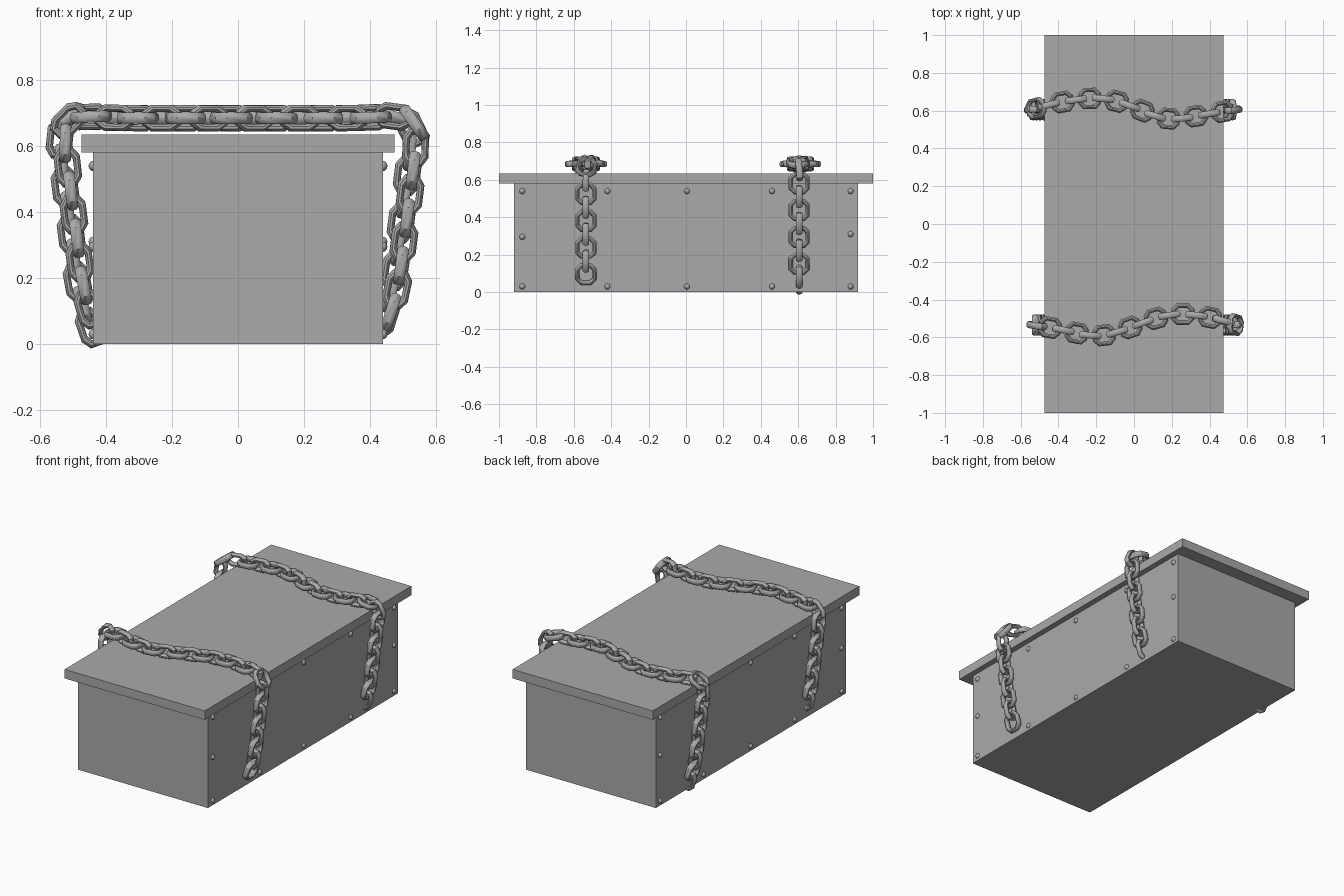
import bpy, bmesh, math
from mathutils import Vector

if "Cube" in bpy.data.objects:
    bpy.data.objects.remove(bpy.data.objects["Cube"])

GREY = (0.4, 0.4, 0.4, 1)
mat = bpy.data.materials.new("plain grey")
mat.use_nodes = True
mat.diffuse_color = GREY
mat.node_tree.nodes["Principled BSDF"].inputs["Base Color"].default_value = GREY


def make_object(name, bm, smooth=None):
    bmesh.ops.recalc_face_normals(bm, faces=bm.faces)
    mesh = bpy.data.meshes.new(name)
    bm.to_mesh(mesh)
    bm.free()
    mesh.materials.append(mat)
    ob = bpy.data.objects.new(name, mesh)
    bpy.context.collection.objects.link(ob)
    if smooth:
        bpy.ops.object.select_all(action='DESELECT')
        ob.select_set(True)
        bpy.context.view_layer.objects.active = ob
        bpy.ops.object.shade_smooth_by_angle(angle=math.radians(smooth))
    return ob


def box(name, half_x, half_y, z0, z1):
    bm = bmesh.new()
    bmesh.ops.create_cube(bm, size=1)
    for v in bm.verts:
        v.co = (v.co.x * 2 * half_x, v.co.y * 2 * half_y, z0 + (v.co.z + 0.5) * (z1 - z0))
    return make_object(name, bm)


# Crate body and overhanging lid
box("crate_body", 0.44, 0.92, 0, 0.58)
box("crate_lid", 0.475, 1.0, 0.58, 0.635)

# Round rivets along both long sides
spots = [(y, z) for y in (-0.875, -0.42, 0.005, 0.46, 0.88) for z in (0.03, 0.54)]
spots += [(-0.875, 0.295), (0.88, 0.31)]
for side, label in ((1, "left"), (-1, "right")):
    bm = bmesh.new()
    for y, z in spots:
        made = bmesh.ops.create_uvsphere(bm, u_segments=12, v_segments=8, radius=0.016)
        bmesh.ops.translate(bm, verts=made["verts"], vec=(side * 0.437, y, z))
    make_object(label + "_rivets", bm, 60)


def round_path(points, rounds=4):
    """Corner-cutting subdivision that keeps both ends."""
    for _ in range(rounds):
        cut = [points[0]]
        for a, b in zip(points, points[1:]):
            cut += [a.lerp(b, 0.25), a.lerp(b, 0.75)]
        points = cut + [points[-1]]
    return points


def spaced(points, first, pitch):
    """Position and direction at even steps along the path."""
    result, want, gone = [], first, 0
    for a, b in zip(points, points[1:]):
        length = (b - a).length
        while want <= gone + length:
            result.append(a.lerp(b, (want - gone) / length))
            want += pitch
        gone += length
    ends = [points[0]] + result + [points[-1]]
    return [(p, (ends[i + 2] - ends[i]).normalized()) for i, p in enumerate(result)]


def add_link(bm, centre, along, across, half_width):
    """Eight-cornered chain link with an oval wire section."""
    up = along.cross(across)
    half_len, side, end = 0.049, 0.027, half_width * 0.5
    outline = [(side, half_width), (half_len, end), (half_len, -end), (side, -half_width)]
    outline += [(-u, -v) for u, v in outline]
    rings = []
    for u, v in outline:
        out = (along * u / half_len + across * v / half_width).normalized()
        middle = centre + along * u + across * v
        angles = [math.tau * k / 10 for k in range(10)]
        rings.append([bm.verts.new(middle + out * 0.0125 * math.cos(a) + up * 0.018 * math.sin(a))
                      for a in angles])
    for i, ring in enumerate(rings):
        nxt = rings[(i + 1) % len(rings)]
        for k in range(10):
            j = (k + 1) % 10
            bm.faces.new((ring[k], ring[j], nxt[j], nxt[k]))


def chain(name, shift, y_end, waves, first, wide_parity):
    """Chain from the left wall, across the lid and down the right wall."""
    drop = [(0.435, 0.04), (0.475, 0.15), (0.5, 0.35), (0.53, 0.58), (0.537, 0.695)]
    path = [Vector((x + shift, y_end, z)) for x, z in drop]
    path += [Vector((x, y, 0.685)) for x, y in waves]
    path += [Vector((-x + shift, y_end, z)) for x, z in reversed(drop)]
    bm = bmesh.new()
    for i, (p, along) in enumerate(spaced(round_path(path), first, 0.0725)):
        across = (Vector((0, 1, 0)) - along * along.y).normalized()
        if i % 2 == wide_parity:
            add_link(bm, p, along, across, 0.045)
        else:
            add_link(bm, p, along, along.cross(across), 0.029)
    make_object(name, bm, 40)


chain("back_chain", -0.008, 0.605,
      [(0.38, 0.58), (0.17, 0.545), (0, 0.62), (-0.17, 0.675), (-0.4, 0.645)], 0.045, 1)
chain("front_chain", 0.008, -0.535,
      [(0.4, -0.49), (0.2, -0.47), (0, -0.54), (-0.18, -0.605), (-0.4, -0.555)], 0.06, 0)
